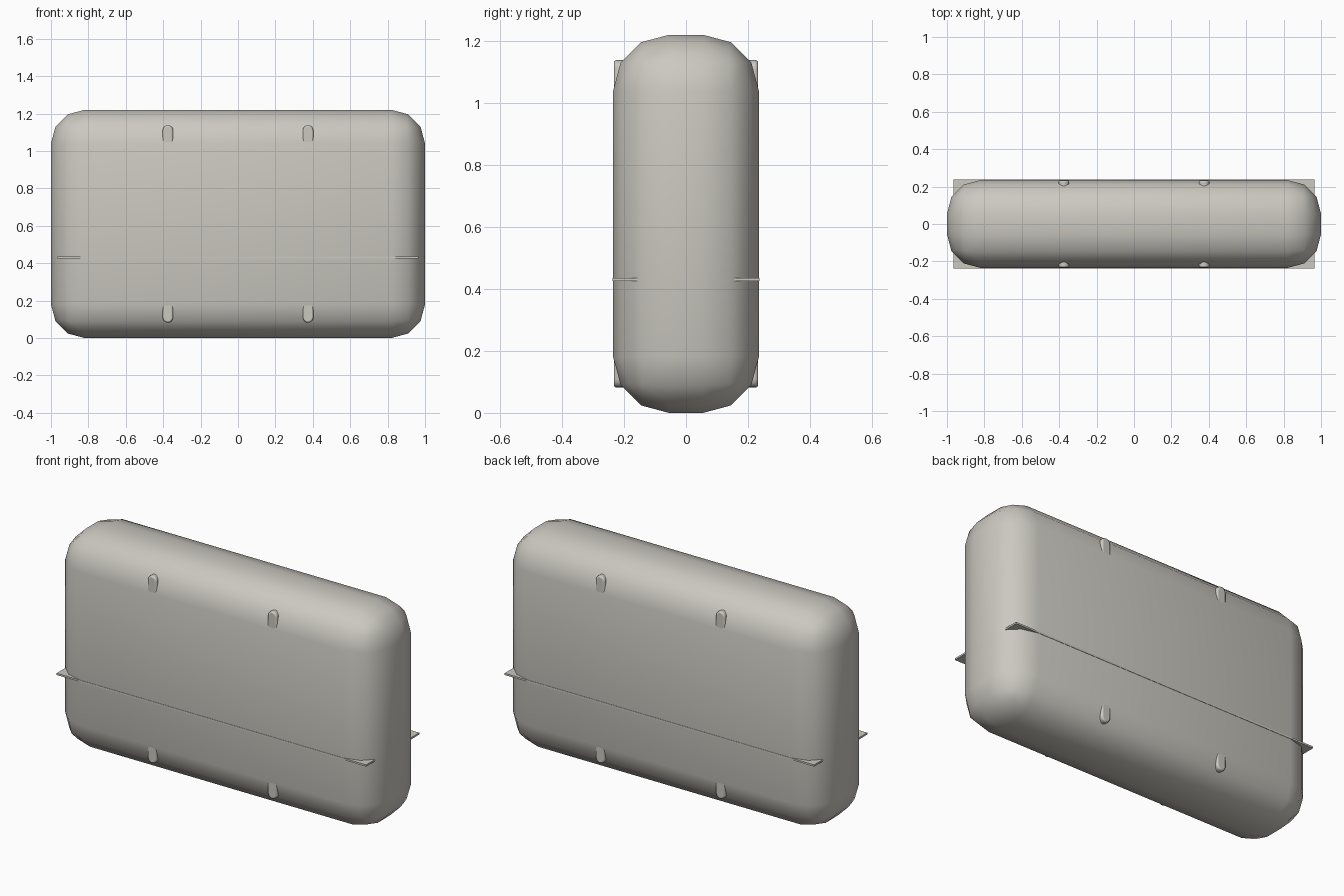
import bpy
import bmesh
from math import cos, sin, pi, radians

cube = bpy.data.objects.get("Cube")
if cube:
    bpy.data.objects.remove(cube, do_unlink=True)

# One warm grey for every part
grey = bpy.data.materials.new("warm grey")
grey.use_nodes = True
colour = (0.60, 0.58, 0.53, 1)
grey.diffuse_color = colour
shader = grey.node_tree.nodes["Principled BSDF"]
shader.inputs["Base Color"].default_value = colour
shader.inputs["Roughness"].default_value = 0.7

MID = 0.61


def finish(name, bm, bevel=0, segments=1):
    bmesh.ops.recalc_face_normals(bm, faces=bm.faces)
    mesh = bpy.data.meshes.new(name)
    bm.to_mesh(mesh)
    bm.free()
    obj = bpy.data.objects.new(name, mesh)
    bpy.context.collection.objects.link(obj)
    mesh.materials.append(grey)
    if bevel:
        mod = obj.modifiers.new("rounding", "BEVEL")
        mod.width, mod.segments = bevel, segments
        mod.limit_method = "ANGLE"
        mod.angle_limit = radians(50)
    bpy.ops.object.select_all(action="DESELECT")
    obj.select_set(True)
    bpy.context.view_layer.objects.active = obj
    return obj


def box(name, size, z, bevel=0, segments=1):
    bm = bmesh.new()
    bmesh.ops.create_cube(bm, size=1)
    bmesh.ops.scale(bm, vec=size, verts=bm.verts)
    bmesh.ops.translate(bm, vec=(0, 0, z), verts=bm.verts)
    return finish(name, bm, bevel, segments)


# Vertical strap with round ends, sunk into the case wall
def strap(name, x, side):
    radius, half = 0.028, 0.528
    bm = bmesh.new()
    ring = []
    for end in (1, -1):
        for i in range(9):
            a = pi * i / 8
            ring.append(bm.verts.new((
                x + end * radius * cos(a), side * 0.17,
                MID + end * (half - radius + radius * sin(a)))))
    face = bm.faces.new(ring)
    out = bmesh.ops.extrude_face_region(bm, geom=[face])
    moved = [v for v in out["geom"] if isinstance(v, bmesh.types.BMVert)]
    bmesh.ops.translate(bm, vec=(0, side * 0.063, 0), verts=moved)
    finish(name, bm, 0.008, 2)
    bpy.ops.object.shade_smooth_by_angle(angle=radians(40))


# Rounded case
box("case_body", (2, 0.47, 1.22), MID, 0.18, 3)
bpy.ops.object.shade_smooth()

# Thin seam plate showing at the corners
box("seam_plate", (1.93, 0.474, 0.01), 0.43)

for side, face_name in ((-1, "front"), (1, "back")):
    for x, hand in ((-0.375, "right"), (0.375, "left")):
        strap(f"{face_name}_{hand}_strap", x, side)
